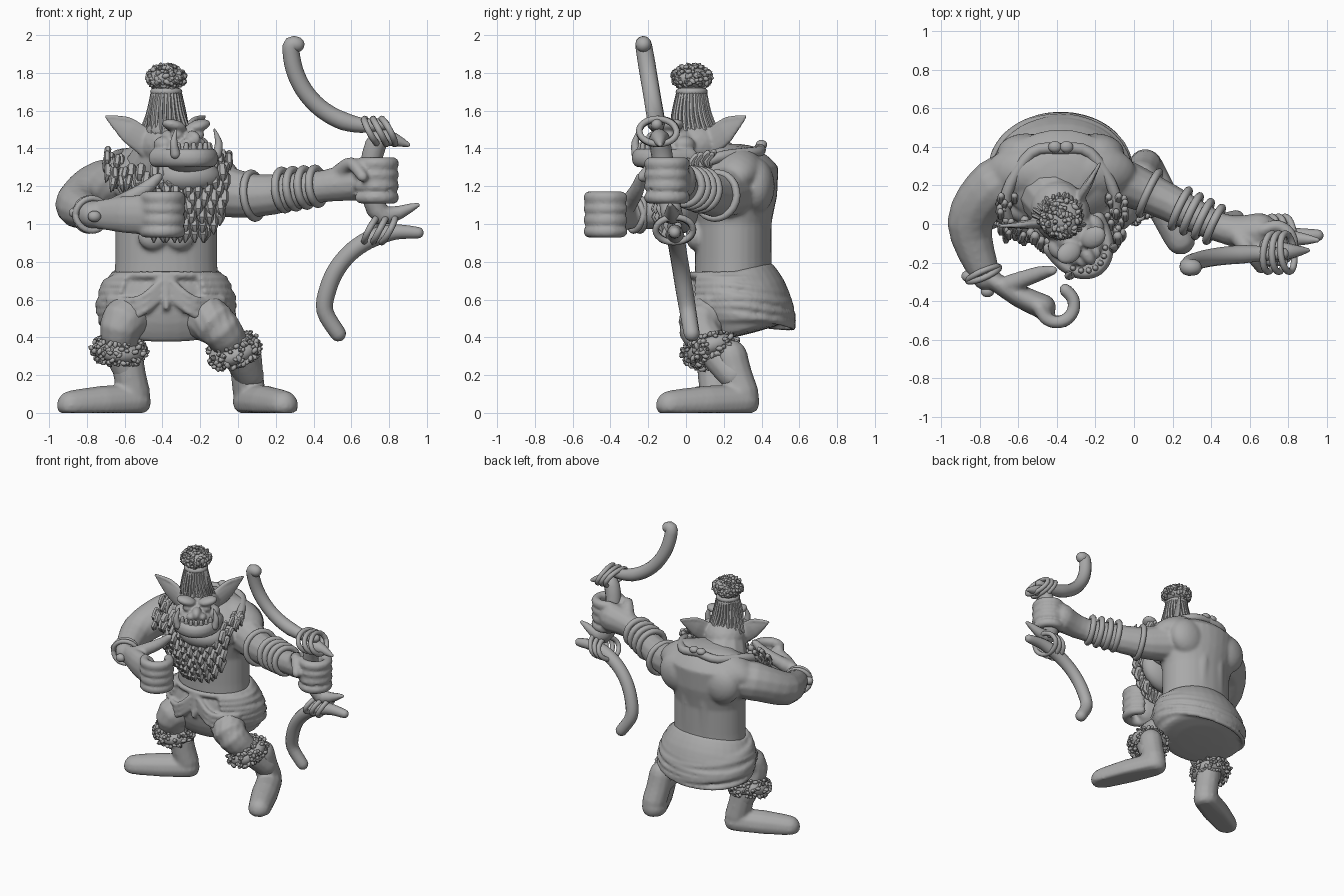
import bpy, bmesh, random
from math import sin, cos, pi, radians, sqrt
from mathutils import Vector, Matrix, Euler

random.seed(4)
if "Cube" in bpy.data.objects:
    bpy.data.objects.remove(bpy.data.objects["Cube"])

grey = bpy.data.materials.new("clay_grey")
grey.use_nodes = True
grey.diffuse_color = (.4, .4, .4, 1)
grey.node_tree.nodes["Principled BSDF"].inputs["Base Color"].default_value = grey.diffuse_color

ACROSS, DEPTH, UP = Matrix.Identity(3)
MIDDLE = -.38  # the spine stands to the right of the centre line


def sample(values, fraction):
    """Read a list of radii as a ramp; a single number is constant."""
    if isinstance(values, (int, float)):
        return values
    place = fraction * (len(values) - 1)
    i = min(int(place), len(values) - 2)
    return values[i] + (values[i + 1] - values[i]) * (place - i)


def smooth_path(points, steps):
    points = [Vector(p) for p in points]
    ends = [points[0], *points, points[-1]]
    path = []
    for a, b, c, d in zip(ends, ends[1:], ends[2:], ends[3:]):
        for k in range(steps):
            t = k / steps
            path.append(b + (c - a) * t / 2 + (a - b * 2.5 + c * 2 - d / 2) * t * t
                        + (b * 3 - a - c * 3 + d) * t ** 3 / 2)
    return path + [points[-1]]


def tube(bm, points, radii, flat=1, side=UP, sides=12, cap=1, steps=4):
    """Sweep an ellipse along a smooth path and round both ends."""
    path = smooth_path(points, steps)
    last = len(path) - 1
    dome = [pi * k / 7 for k in range(4)]
    rings = []
    for i, centre in enumerate(path):
        along = (path[min(i + 1, last)] - path[max(i - 1, 0)]).normalized()
        u = (side - along * along.dot(side)).normalized()
        w = along.cross(u) * flat
        radius = sample(radii, i / last)
        bends = [-a for a in reversed(dome)] if i == 0 else dome if i == last else [0]
        for bend in bends:
            hub = centre + along * sin(bend) * radius * min(flat, 1) * cap
            turns = [2 * pi * k / sides for k in range(sides)]
            rings.append([bm.verts.new(hub + (u * cos(g) + w * sin(g)) * radius * cos(bend)) for g in turns])
    for r, s in zip(rings, rings[1:]):
        for k in range(sides):
            bm.faces.new((r[k - 1], r[k], s[k], s[k - 1]))
    bm.faces.new(rings[0])
    bm.faces.new(rings[-1])


def blob(bm, centre, size, turn=(0, 0, 0), detail=3):
    matrix = Matrix.LocRotScale(Vector(centre), Euler(turn), Vector(size))
    bmesh.ops.create_icosphere(bm, subdivisions=detail, radius=1, matrix=matrix)


def mirrored(points):
    return points, [(-x, y, z) for x, y, z in points]


def arc(centre, u, v, start, end, count=7):
    angles = [radians(start + (end - start) * k / (count - 1)) for k in range(count)]
    return [Vector(centre) + u * cos(a) + v * sin(a) for a in angles]


def facing(axis):
    return Vector(axis).to_track_quat('Z', 'Y')


def ring(bm, centre, axis, size, radius, oval=1):
    q = facing(axis)
    loop = arc(centre, q @ ACROSS * size, q @ DEPTH * size * oval, 0, 390, 14)
    tube(bm, loop, radius, side=q @ UP, steps=2)


def lock(bm, root, length, radius):
    """One tapering lock of hair hanging down."""
    root = Vector(root)
    sway = Vector((random.uniform(-.02, .02), -.01, -length))
    tube(bm, [root, root + sway / 2 - DEPTH * .02, root + sway], (radius, radius, radius / 4),
         side=ACROSS, sides=6, steps=2)


def fluff(bm, place, count=180):
    """Scatter small tufts over the surface that place() picks from."""
    for _ in range(count):
        r = random.uniform(.01, .016)
        blob(bm, place(), (r, r, r * 1.5), [random.uniform(0, pi) for _ in range(3)], 1)


def fist(bm, centre, size, start, end):
    """Four stacked fingers curled round an upright line."""
    for k in range(4):
        level = Vector(centre) + UP * .06 * (k - 1.5)
        tube(bm, arc(level, ACROSS * size, DEPTH * size, start, end), .034)


def finish(bm, name, voxel=0, matrix=Matrix()):
    bm.transform(matrix)
    bmesh.ops.recalc_face_normals(bm, faces=bm.faces)
    mesh = bpy.data.meshes.new(name)
    bm.to_mesh(mesh)
    bm.free()
    mesh.materials.append(grey)
    part = bpy.data.objects.new(name, mesh)
    bpy.context.collection.objects.link(part)
    bpy.ops.object.select_all(action='DESELECT')
    part.select_set(True)
    bpy.context.view_layer.objects.active = part
    bpy.ops.object.shade_smooth_by_angle(angle=radians(50))
    if voxel:
        blend = part.modifiers.new("blend", 'REMESH')
        blend.mode, blend.voxel_size, blend.use_smooth_shade = 'VOXEL', voxel, True
        soften = part.modifiers.new("soften", 'SMOOTH')
        soften.factor, soften.iterations = .5, 3


# Body: torso and muscles first, then arms, hands and legs
body = bmesh.new()
tube(body, [UP * z + DEPTH * .25 for z in (.6, .8, 1, 1.15, 1.3, 1.38)],
     (.28, .27, .27, .31, .32, .2), .75, ACROSS, 32, .3)
for s in (-1, 1):
    tube(body, [(s * .07, .39, .75), (s * .07, .4, 1), (s * .06, .42, 1.2)], .055, side=ACROSS)
    blob(body, (s * .18, .37, 1.2), (.15, .1, .15))
    blob(body, (s * .2, .27, 1.3), (.2, .13, .1), (0, s * .35, 0))
    blob(body, (s * .13, .07, 1.2), (.15, .08, .1))
    blob(body, (s * .07, .05, .93), (.08, .05, .07))
body.transform(Matrix.Translation(ACROSS * MIDDLE))
tube(body, [(-.55, .25, 1.2), (-.72, .2, 1.2), (-.85, 0, 1.1), (-.77, -.27, 1.05)], (.14, .14, .12, .075))
tube(body, [(-.77, -.27, 1.05), (-.6, -.37, 1.05), (-.47, -.43, 1.05)], (.07, .1, .11), .6)
tube(body, [(-.2, .27, 1.2), (.1, .15, 1.15), (.45, -.02, 1.2), (.65, -.04, 1.23)], (.16, .115, .085, .11), .9)
fist(body, (-.4, -.42, 1.05), .09, 190, 420)
fist(body, (.73, -.1, 1.23), .09, 130, -150)
tube(body, [(-.64, -.31, 1.1), (-.5, -.26, 1.18), (-.42, -.24, 1.25)], (.05, .04, .025))
tube(body, [(.54, -.06, 1.27), (.6, -.15, 1.32), (.66, -.23, 1.25)], (.05, .035, .03), side=ACROSS)
tube(body, [(-.5, .23, .54), (-.61, .08, .48), (-.62, .12, .34), (-.57, .15, .2)], (.14, .12, .09, .08), side=ACROSS)
tube(body, [(-.25, .23, .54), (-.12, .07, .47), (-.02, .14, .34), (.06, .25, .2)], (.14, .12, .09, .08), side=ACROSS)
finish(body, "body", .013)

# Head, shaped facing forward and then turned towards the bow
TURNED = Matrix.Translation((MIDDLE, .06, 0)) @ Matrix.Rotation(radians(32), 4, 'Z')
head = bmesh.new()
tube(head, [(0, .15, 1.25), (0, .06, 1.35), (0, 0, 1.43)], (.17, .13), side=ACROSS)
blob(head, (0, 0, 1.42), (.15, .17, .13))
blob(head, (0, -.13, 1.41), (.125, .13, .11))
blob(head, (0, -.22, 1.4), (.11, .08, .045))
blob(head, (0, -.23, 1.32), (.13, .1, .05))
blob(head, (0, -.26, 1.45), (.035, .06, .045))
tube(head, arc((0, -.13, 1.35), ACROSS * .15, DEPTH * .22, 180, 360), .05, .7)
for s in (-1, 1):
    blob(head, (s * .075, -.2, 1.52), (.07, .055, .032), (0, -s * .25, 0))
    blob(head, (s * .065, -.21, 1.47), (.035, .035, .025))
    blob(head, (s * .04, -.27, 1.43), (.03, .035, .025))
    blob(head, (s * .11, -.15, 1.42), (.05, .06, .045))
for ear in mirrored([(.1, 0, 1.42), (.2, .05, 1.49), (.31, .11, 1.57)]):
    tube(head, ear, (.08, .065, .005), .35)
    for lift in (-.06, .06):
        rim = [Vector(p) + UP * lift * fade for p, fade in zip(ear, (1, 1, 0))]
        tube(head, rim, (.016, .016, .008), side=DEPTH)
finish(head, "head", .009, TURNED)

# Teeth and tusks
teeth = bmesh.new()
for root in arc((0, -.13, 1.38), ACROSS * .14, DEPTH * .21, 225, 315):
    tube(teeth, [root, root + UP * .04], (.018, .012), side=ACROSS)
for tusk in mirrored([(.13, -.3, 1.37), (.14, -.3, 1.43), (.12, -.29, 1.5)]):
    tube(teeth, tusk, (.026, .02, .005), side=ACROSS)
finish(teeth, "teeth", 0, TURNED)

# Topknot: bound strands, band and tuft
CROWN = Vector((MIDDLE, .03, 1.7))
knot = bmesh.new()
tube(knot, [CROWN - UP * .2, CROWN - UP * .1, CROWN], (.115, .09, .065), side=ACROSS)
for root in arc((0, 0, 0), ACROSS, DEPTH, 0, 350, 26):
    start = root * .125 + Vector((random.uniform(-.02, .02), .02, -.23))
    tube(knot, [CROWN + start, CROWN + root * .097 - UP * .12, CROWN + root * .07], .012, side=DEPTH + ACROSS / 3, sides=6)
finish(knot, "topknot")
band = bmesh.new()
for drop in (0, .025):
    ring(band, CROWN - UP * drop, (drop * 4, 0, 1), .065, .02)
finish(band, "topknot_band")


def on_tuft():
    d = Vector([random.gauss(0, 1) for _ in range(3)]).normalized()
    return CROWN + UP * .075 + d * .1 - UP * d.z * .035


tuft = bmesh.new()
blob(tuft, CROWN + UP * .07, (.1, .1, .06))
fluff(tuft, on_tuft, 220)
finish(tuft, "hair_tuft")

# Beard: rows of locks over a rounded base
beard = bmesh.new()
blob(beard, (-.32, -.02, 1.13), (.21, .1, .18))
blob(beard, (-.27, -.05, 1.25), (.18, .14, .1))
for row in range(8):
    width = .27 * sqrt(1 - (row / 8) ** 3)
    for i in range(9):
        f = (i + row % 2 / 2) / 4.5 - 1
        front = .02 - sqrt(1 - f * f) * (.13 + .03 * sin(row * .4))
        lock(beard, (width * f - .3 + random.uniform(-.01, .01), front, 1.3 - .045 * row), .08, .025)
finish(beard, "beard")

# Fur collar tied behind the neck
collar = bmesh.new()
for half in mirrored([(0, .39, 1.4), (.15, .37, 1.38), (.28, .16, 1.35), (.26, 0, 1.25), (.12, -.03, 1.02)]):
    tube(collar, half, .03, side=UP + DEPTH / 2)
    strip = smooth_path(half, 5)[10:]
    for _ in range(44):
        spread = Vector((random.uniform(-.05, .05), random.uniform(-.05, 0), random.uniform(0, .05)))
        lock(collar, random.choice(strip) + spread, .07, .018)
for s in (-1, 1):
    blob(collar, (s * .03, .4, 1.42), (.035, .03, .025))
finish(collar, "fur_collar", 0, Matrix.Translation(ACROSS * MIDDLE))


# Loincloth: a bulging wrap with draped folds
def wrap_width(z):
    return .36 - 2.2 * (z - .56) ** 2


def wrap_centre(z):
    return Vector((MIDDLE, .24 + (.75 - z) / 4, z))


def on_wrap(angle, z):
    return wrap_centre(z) + (ACROSS * cos(angle) + DEPTH * sin(angle) * .75) * wrap_width(z)


loincloth = bmesh.new()
levels = [.74 - .05 * k for k in range(7)]
tube(loincloth, [wrap_centre(z) for z in levels], [wrap_width(z) for z in levels], .75, ACROSS, 32, .1)
for j in range(7):
    turns = [pi * (k / 9 - .3) for k in range(15)]
    sag = (j % 3 - 1) * .4
    tube(loincloth, [on_wrap(a, .71 - .035 * j - .05 * max(0, sin(a + sag))) for a in turns], .017)
for j in range(3):
    for swag in mirrored([(.02, .02, .7), (.15, .01, .6), (.3, .12, .6)]):
        tube(loincloth, [Vector(p) + ACROSS * MIDDLE - UP * .04 * j for p in swag], .02)
tube(loincloth, [(MIDDLE, .02, .72), (MIDDLE, 0, .56)], .018, side=ACROSS)
ring(loincloth, wrap_centre(.73), UP, .275, .02, .8)
finish(loincloth, "loincloth", .012)


# Boots with flat soles and fur cuffs
def boot(name, ankle, heel, toe, cuff, tilt):
    foot = bmesh.new()
    heel = Vector(heel)
    tube(foot, [ankle, heel.lerp(ankle, .6), heel + UP * .04], .087, side=ACROSS)
    tube(foot, [heel, heel.lerp(toe, .5), toe], (.09, .095, .08))
    for v in foot.verts:
        v.co.z = max(v.co.z, 0)
    finish(foot, name + "_boot", .013)
    q = facing(tilt)

    def on_cuff():
        a, g = random.uniform(0, 2 * pi), random.uniform(-2, 2)
        reach = .095 + .05 * cos(g)
        return Vector(cuff) + q @ Vector((reach * cos(a), reach * sin(a), .058 * sin(g)))

    fur = bmesh.new()
    ring(fur, cuff, tilt, .095, .045)
    fluff(fur, on_cuff)
    finish(fur, name + "_fur_cuff")


boot("right", (-.59, .14, .3), (-.55, .16, .06), (-.88, 0, .04), (-.63, .12, .33), (.1, -.2, 1))
boot("left", (.04, .24, .3), (.06, .3, .06), (.24, -.08, .04), (-.02, .14, .33), (-.35, -.35, 1))

# Arm band, bracelets and wrist wrap
bands = bmesh.new()
ARM = Vector((.9, -.42, .1))
ring(bands, (.08, .16, 1.15), ARM, .12, .02)
for i in range(4):
    ring(bands, Vector((.24, .08, 1.18)) + ARM * .065 * i, ARM, .104 - .003 * i, .021)
for lean in (-.2, .2):
    ring(bands, (-.78, -.26, 1.05), (.4, -.9, lean), .088, .016)
blob(bands, (-.86, -.27, 1.06), (.035, .03, .03))
blob(bands, (-.76, -.35, 1.04), (.035, .03, .03))
finish(bands, "arm_rings")


# Bow: two curved limbs lashed to a bent grip, all in one leaning plane
def leaned(x, z):
    return Vector((x, .1 - z / 6, z))


limbs, grip, lashings = bmesh.new(), bmesh.new(), bmesh.new()
for hub, way, finger in ((leaned(.7, 1.94), -1, leaned(.31, 1.95)), (leaned(.88, .54), 1, leaned(.53, .42))):
    bend = arc(hub, ACROSS * .42, (UP - DEPTH / 6) * .42 * way, 180, 80)
    tube(limbs, [finger] + bend, (.042, .046, .046, .048, .03), side=DEPTH)
    for i in range(3):
        tie = leaned(.75, 1.23 - .26 * way) + ACROSS * .045 * (i - 1)
        ring(lashings, tie, (.85, .1 * i - .1, -.45 * way), .1, .017, .75)
tube(grip, [leaned(.9, 1.42), leaned(.75, 1.45), leaned(.7, 1.25), leaned(.76, 1.05), leaned(.95, 1.1)],
     (.012, .057, .055, .057, .012), side=DEPTH)
finish(limbs, "bow_limbs")
finish(grip, "bow_grip")
finish(lashings, "bow_lashings")
